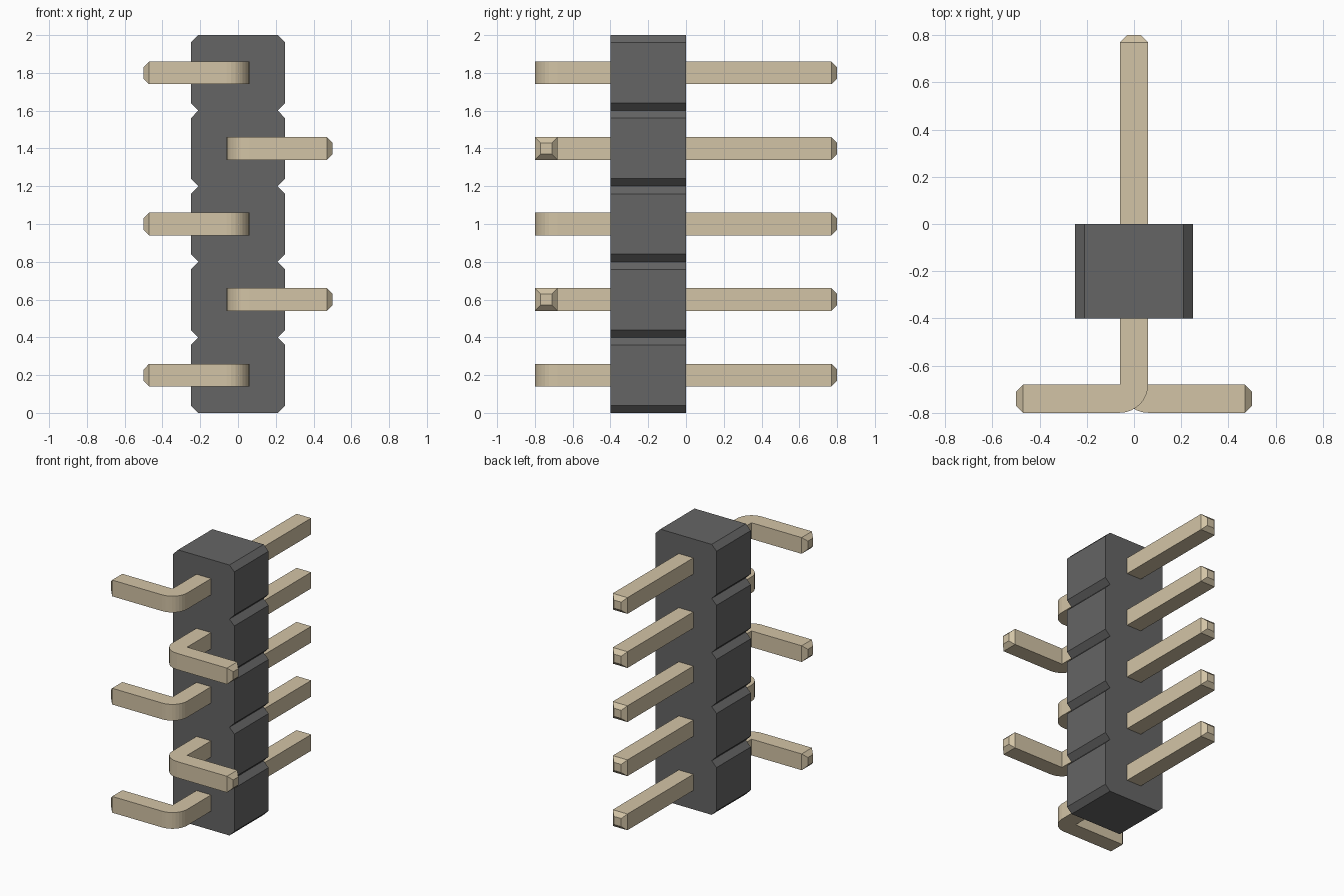
import bpy, bmesh
from math import sin, cos, pi
from mathutils import Vector

if "Cube" in bpy.data.objects:
    bpy.data.objects.remove(bpy.data.objects["Cube"])

PITCH, COUNT = 0.4, 5
HALF_W, NOTCH = 0.25, 0.04      # housing half width and chamfer
R, REACH = 0.06, 0.5            # pin half thickness and sideways reach
BACK, FRONT, TIP = 0.8, -0.8, 0.03


def material(name, rgb):
    m = bpy.data.materials.new(name)
    m.diffuse_color = (*rgb, 1)
    m.use_nodes = True
    m.node_tree.nodes["Principled BSDF"].inputs["Base Color"].default_value = m.diffuse_color
    return m


def extrude_profile(bm, points, vec):
    """Make a solid by extruding a closed outline along vec."""
    face = bm.faces.new([bm.verts.new(p) for p in points])
    ext = bmesh.ops.extrude_face_region(bm, geom=[face], use_keep_orig=True)
    verts = [g for g in ext["geom"] if isinstance(g, bmesh.types.BMVert)]
    bmesh.ops.translate(bm, vec=vec, verts=verts)
    bmesh.ops.recalc_face_normals(bm, faces=bm.faces[:])


def finish(bm, name, mat):
    bmesh.ops.recalc_face_normals(bm, faces=bm.faces[:])
    mesh = bpy.data.meshes.new(name)
    bm.to_mesh(mesh)
    bm.free()
    mesh.materials.append(mat)
    bpy.context.collection.objects.link(bpy.data.objects.new(name, mesh))


def taper(bm, direction, limit):
    """Extrude the end face facing direction and shrink it into a tip."""
    d = Vector(direction)
    face = next(f for f in bm.faces
                if f.normal.dot(d) > 0.99
                and f.calc_center_median().dot(d) > limit)
    new = bmesh.ops.extrude_discrete_faces(bm, faces=[face])["faces"][0]
    c = new.calc_center_median()
    for v in new.verts:
        v.co = c + (v.co - c) * 0.5 + d * TIP


plastic = material("dark_plastic", (0.13, 0.13, 0.13))
metal = material("pale_metal", (0.65, 0.55, 0.38))

# Housing: notched outline, one chamfered segment per pin
side = []
for i in range(COUNT):
    z = i * PITCH
    side += [(HALF_W - NOTCH, z), (HALF_W, z + NOTCH),
             (HALF_W, z + PITCH - NOTCH)]
side.append((HALF_W - NOTCH, COUNT * PITCH))
outline = side + [(-x, z) for x, z in reversed(side)]
bm = bmesh.new()
extrude_profile(bm, [(x, -0.4, z) for x, z in outline], (0, 0.4, 0))
finish(bm, "housing", plastic)

# Pins: bent left and right in turn, rounded outer corner, tapered tips
STEPS = 8
inner = FRONT + 2 * R
arc = [(-R + 2 * R * sin(a), inner - 2 * R * cos(a))
       for a in (pi / 2 * k / STEPS for k in range(STEPS + 1))]
pin = [(R, BACK - TIP), (-R, BACK - TIP), (-R, inner),
       (-REACH + TIP, inner), (-REACH + TIP, FRONT)] + arc
for i in range(COUNT):
    s = 1 if i % 2 == 0 else -1
    z = (i + 0.5) * PITCH
    bm = bmesh.new()
    extrude_profile(bm, [(s * x, y, z - R) for x, y in pin], (0, 0, 2 * R))
    taper(bm, (0, 1, 0), 0.7)
    taper(bm, (-s, 0, 0), 0.4)
    finish(bm, f"pin_{i + 1}", metal)
